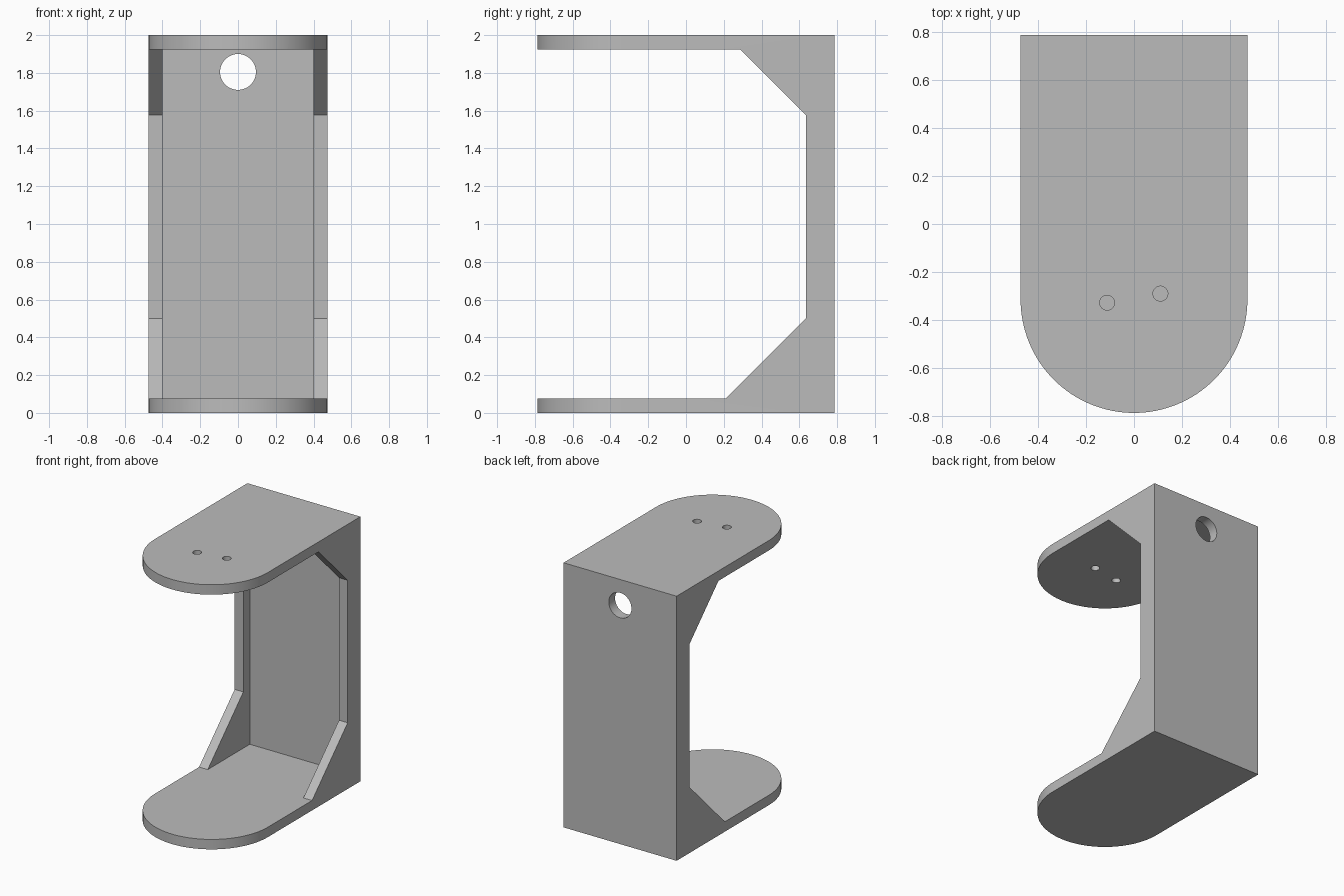
import bpy
import bmesh
from math import cos, sin, pi, radians
from mathutils import Vector

cube = bpy.data.objects.get("Cube")
if cube:
    bpy.data.objects.remove(cube, do_unlink=True)

W, D, H = 0.4725, 0.787, 2.0    # half width, half depth, height
T = 0.075                       # wall thickness
ARC_Y = W - D                   # centre of the rounded front

grey = bpy.data.materials.new("plain grey")
grey.use_nodes = True
colour = (0.5, 0.5, 0.5, 1)
grey.diffuse_color = colour
grey.node_tree.nodes["Principled BSDF"].inputs["Base Color"].default_value = colour


def prism(name, points, sweep):
    """Extrude a closed 3D outline along a vector."""
    bm = bmesh.new()
    face = bm.faces.new([bm.verts.new(p) for p in points])
    out = bmesh.ops.extrude_face_region(bm, geom=[face])
    moved = [v for v in out["geom"] if isinstance(v, bmesh.types.BMVert)]
    bmesh.ops.translate(bm, verts=moved, vec=Vector(sweep))
    bmesh.ops.recalc_face_normals(bm, faces=bm.faces)
    mesh = bpy.data.meshes.new(name)
    bm.to_mesh(mesh)
    bm.free()
    mesh.materials.append(grey)
    obj = bpy.data.objects.new(name, mesh)
    bpy.context.collection.objects.link(obj)
    return obj


def circle(radius, count):
    return [(radius * cos(2 * pi * i / count), radius * sin(2 * pi * i / count))
            for i in range(count)]


def cut(target, cutter):
    cutter.hide_render = True
    mod = target.modifiers.new("cut", "BOOLEAN")
    mod.operation = "DIFFERENCE"
    mod.solver = "EXACT"
    mod.object = cutter
    bpy.context.view_layer.objects.active = target
    bpy.ops.object.modifier_apply(modifier=mod.name)
    bpy.data.objects.remove(cutter, do_unlink=True)


# Solid block with a square back and a round front
steps = 64
outline = [(W, D, 0), (-W, D, 0)]
outline += [(-W * cos(pi * i / steps), ARC_Y - W * sin(pi * i / steps), 0)
            for i in range(steps + 1)]
bracket = prism("bracket", outline, (0, 0, H))

# Open side window with sloped gusset corners
window = [(-1, T), (0.21, T), (0.635, 0.5), (0.635, 1.577), (0.287, H - T), (-1, H - T)]
cut(bracket, prism("side_window_cutter", [(-1, y, z) for y, z in window], (2, 0, 0)))

# Hollow between the side walls, leaving the back wall
hollow = [(-1, T), (D - T, T), (D - T, H - T), (-1, H - T)]
cut(bracket, prism("hollow_cutter", [(-0.4, y, z) for y, z in hollow], (0.8, 0, 0)))

# Round cable hole through the back wall
cut(bracket, prism("back_hole_cutter",
                   [(x, 0.6, 1.805 + z) for x, z in circle(0.095, 48)], (0, 0.4, 0)))

# Two small screw holes through the top plate
for cx, cy in ((-0.112, -0.328), (0.11, -0.29)):
    cut(bracket, prism("screw_hole_cutter",
                       [(cx + x, cy + y, 1.8) for x, y in circle(0.031, 32)], (0, 0, 0.4)))

# Smooth the curved edges only
bpy.ops.object.select_all(action="DESELECT")
bracket.select_set(True)
bpy.context.view_layer.objects.active = bracket
bpy.ops.object.shade_smooth_by_angle(angle=radians(30))
